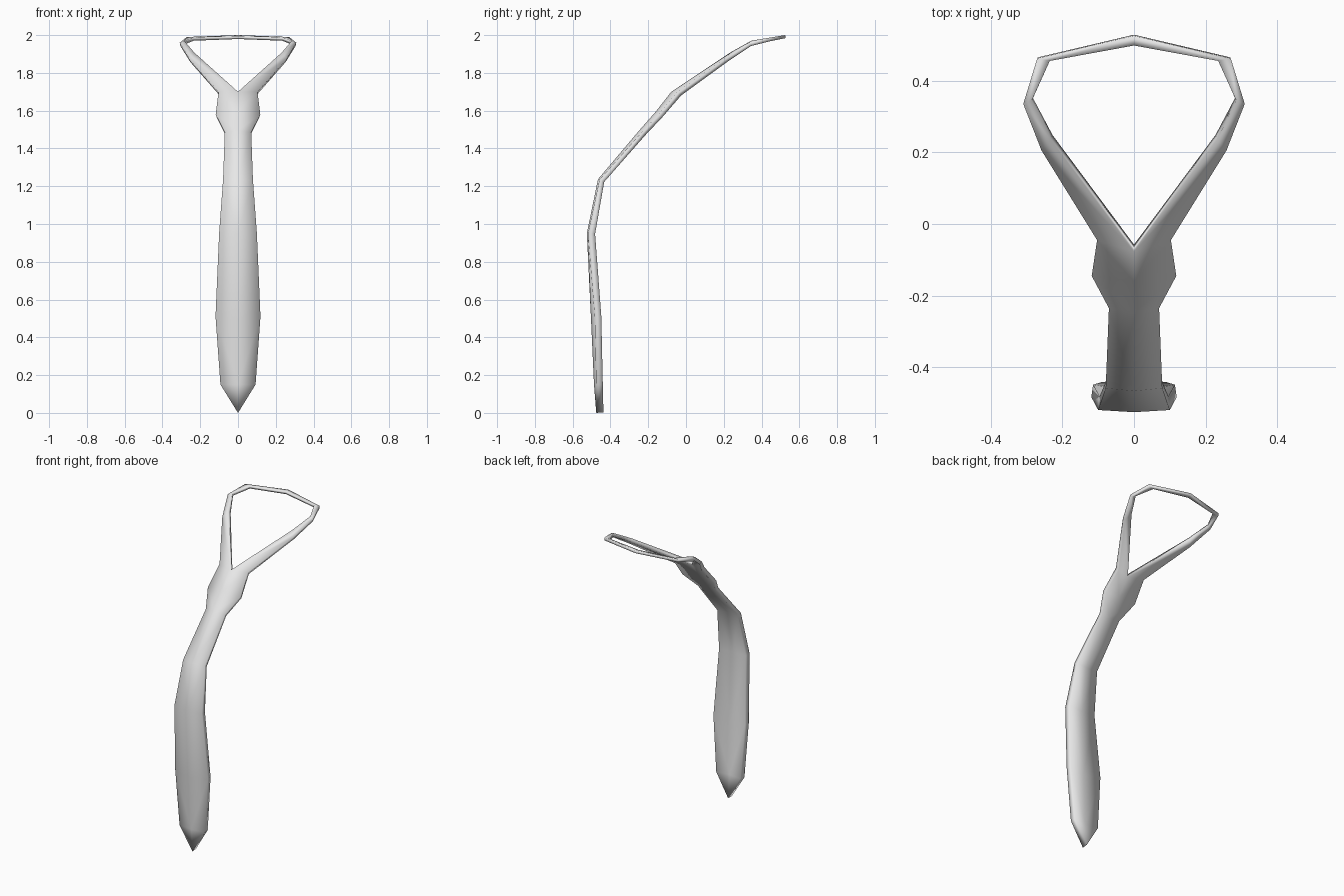
import bpy, bmesh

cube = bpy.data.objects.get("Cube")
if cube:
    bpy.data.objects.remove(cube, do_unlink=True)

# Fabric colour
fabric = bpy.data.materials.new("light grey fabric")
fabric.use_nodes = True
colour = (0.8, 0.8, 0.8, 1.0)
fabric.diffuse_color = colour
fabric.node_tree.nodes["Principled BSDF"].inputs["Base Color"].default_value = colour

# Left half as one strip: (inner point, outer point, thickness)
TIP = (0, -0.475, 0.0)
ROWS = [
    (TIP, TIP, 0.038),                                            # pointed end
    ((0, -0.487, 0.15), (0.093, -0.475, 0.15), 0.035),            # blade
    ((0, -0.503, 0.50), (0.119, -0.483, 0.51), 0.035),
    ((0, -0.525, 0.95), (0.100, -0.519, 0.95), 0.038),
    ((0, -0.466, 1.237), (0.079, -0.458, 1.235), 0.028),
    ((0, -0.248, 1.495), (0.070, -0.235, 1.485), 0.025),          # knot
    ((0, -0.160, 1.595), (0.118, -0.145, 1.580), 0.025),
    ((0, -0.078, 1.700), (0.103, -0.045, 1.700), 0.028),          # neck fork
    ((0.232, 0.235, 1.908), (0.258, 0.205, 1.875), 0.022),        # neck loop
    ((0.285, 0.345, 1.970), (0.309, 0.335, 1.960), 0.020),
    ((0.235, 0.455, 1.988), (0.270, 0.462, 1.990), 0.018),
    ((0, 0.498, 1.995), (0, 0.525, 2.000), 0.016),
]
MAX_THICK = 0.04

mesh = bpy.data.meshes.new("necktie")
tie = bpy.data.objects.new("necktie", mesh)
bpy.context.collection.objects.link(tie)
mesh.materials.append(fabric)
group = tie.vertex_groups.new(name="thickness")

bm = bmesh.new()
weights = bm.verts.layers.deform.verify()
pairs = []
for inner, outer, thick in ROWS:
    a = bm.verts.new(inner)
    b = a if inner == outer else bm.verts.new(outer)
    for v in (a, b):
        v[weights][group.index] = thick / MAX_THICK
    pairs.append((a, b))
for (a, b), (c, d) in zip(pairs, pairs[1:]):
    face = bm.faces.new((a, d, c) if a is b else (a, b, d, c))
    face.smooth = True
bm.to_mesh(mesh)
bm.free()

# Mirror to the right half, then give the cloth its thickness
mirror = tie.modifiers.new("mirror", 'MIRROR')
mirror.use_clip = True
mirror.merge_threshold = 0.001
solid = tie.modifiers.new("thickness", 'SOLIDIFY')
solid.thickness = MAX_THICK
solid.offset = -1
solid.vertex_group = group.name
